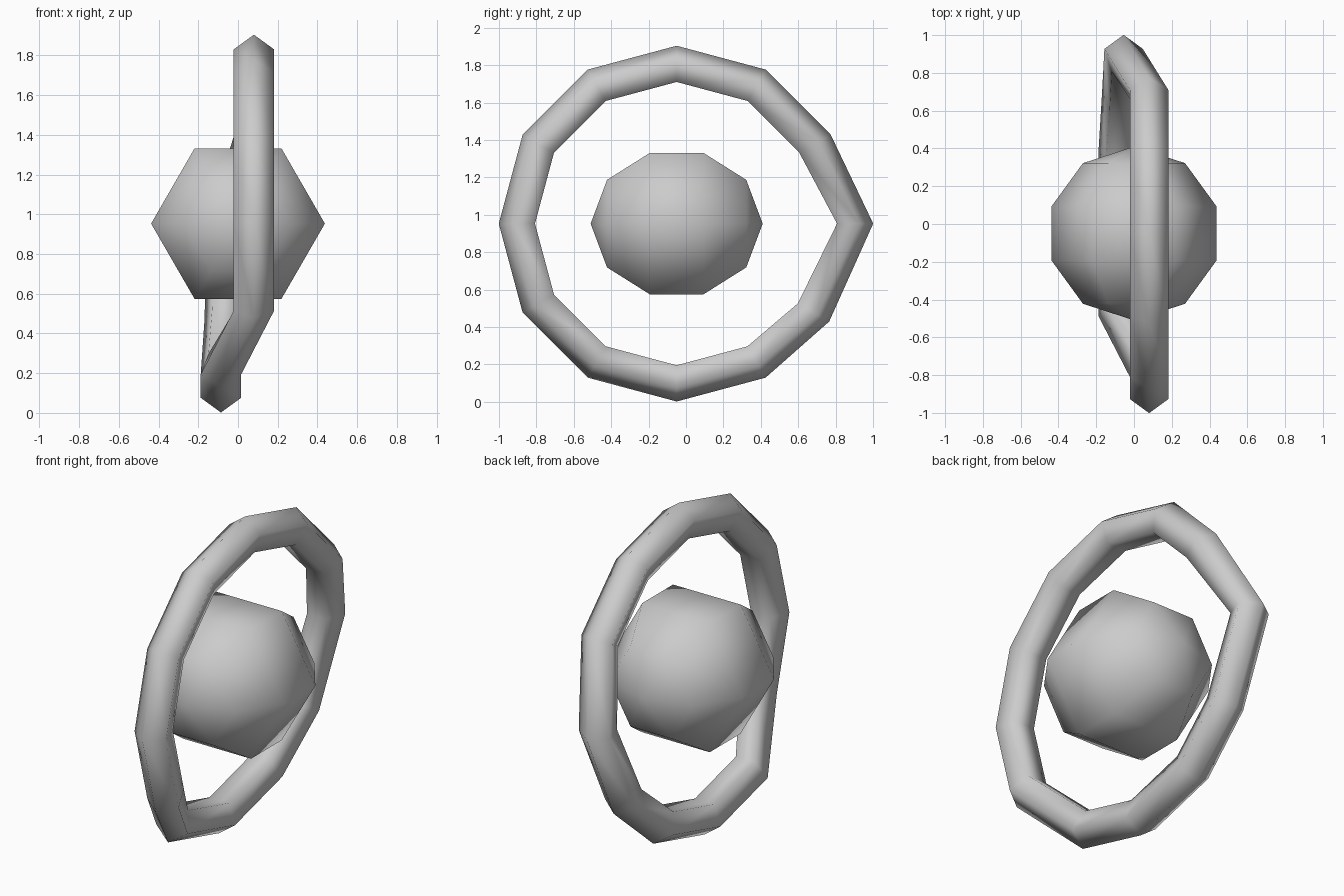
import bpy, bmesh
from math import sin, cos, pi, radians
from mathutils import Vector

cube = bpy.data.objects.get("Cube")
if cube:
    bpy.data.objects.remove(cube, do_unlink=True)

grey = bpy.data.materials.new("plain grey")
grey.use_nodes = True
grey.diffuse_color = (0.6, 0.6, 0.6, 1)
grey.node_tree.nodes["Principled BSDF"].inputs["Base Color"].default_value = (0.6, 0.6, 0.6, 1)

CENTRE = Vector((0, -0.05, 0.953))


def loop_pairs(loop):
    return zip(loop, loop[1:] + loop[:1])


def bridge(bm, a, b):
    for (p, q), (r, s) in zip(loop_pairs(a), loop_pairs(b)):
        bm.faces.new((p, q, s, r))


def finish(bm, name):
    bmesh.ops.recalc_face_normals(bm, faces=bm.faces)
    for f in bm.faces:
        f.smooth = True
    mesh = bpy.data.meshes.new(name)
    bm.to_mesh(mesh)
    bm.free()
    mesh.materials.append(grey)
    obj = bpy.data.objects.new(name, mesh)
    obj.location = CENTRE
    bpy.context.collection.objects.link(obj)


# Faceted ball with its poles to the front and back
R, SIDES, BANDS = 0.46, 6, 5
bm = bmesh.new()
rings = []
for i in range(1, BANDS):
    t = pi * i / BANDS
    rings.append([bm.verts.new((R * sin(t) * cos(2 * pi * k / SIDES), R * cos(t),
                                R * sin(t) * sin(2 * pi * k / SIDES))) for k in range(SIDES)])
for a, b in zip(rings, rings[1:]):
    bridge(bm, a, b)
for y, ring in ((R, rings[0]), (-R, rings[-1])):
    pole = bm.verts.new((0, y, 0))
    for p, q in loop_pairs(ring):
        bm.faces.new((p, q, pole))
finish(bm, "ball")

# Bent ring: five-sided sections, some pushed out of the main plane
MAJOR, MINOR = 0.844, 0.107
shift = {0: (-0.055, 0.1, 0), 330: (-0.067, -0.008, -0.048)}
shift.update({a: (-0.086, 0, 0) for a in (240, 270, 300)})
bm = bmesh.new()
sections = []
for angle in range(0, 360, 30):
    a = radians(angle)
    offset = Vector(shift.get(angle, (0.08, 0, 0)))
    section = []
    for k in range(5):
        t = 2 * pi * k / 5
        r = MAJOR + MINOR * cos(t)
        section.append(bm.verts.new(offset + Vector((MINOR * sin(t), r * cos(a), r * sin(a)))))
    sections.append(section)
for a, b in loop_pairs(sections):
    bridge(bm, a, b)
finish(bm, "bent_ring")
